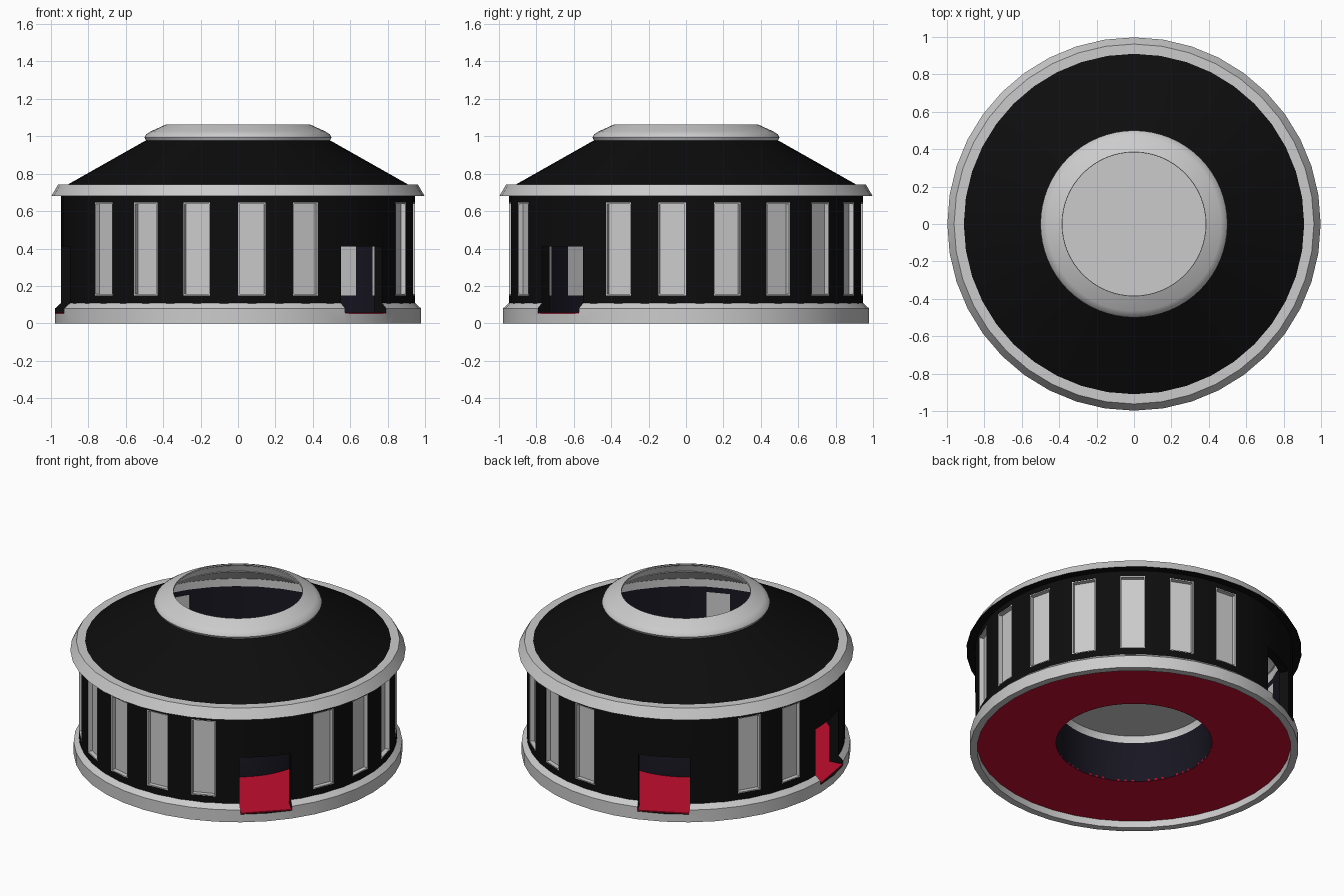
import bpy, bmesh
from math import radians, cos, sin, pi
from mathutils import Matrix

if "Cube" in bpy.data.objects:
    bpy.data.objects.remove(bpy.data.objects["Cube"])


def material(name, rgb):
    m = bpy.data.materials.new(name)
    m.diffuse_color = (*rgb, 1)
    m.use_nodes = True
    m.node_tree.nodes["Principled BSDF"].inputs["Base Color"].default_value = m.diffuse_color
    return m


BLACK = material("black", (0.004, 0.004, 0.004))
NAVY = material("dark_blue", (0.009, 0.008, 0.015))
RED = material("red", (0.55, 0.004, 0.028))
PANE = material("pale_pane", (0.6, 0.6, 0.6))
GREY = None

DOORS = [-45, 117, 189]
WINDOWS = ([-22.5 + 18 * k for k in range(7)] + [148.5, 166.5]
           + [220.5 + 18 * k for k in range(5)])


def finish(name, bm, mats):
    bmesh.ops.recalc_face_normals(bm, faces=bm.faces)
    me = bpy.data.meshes.new(name)
    bm.to_mesh(me)
    bm.free()
    for m in mats:
        me.materials.append(m)
    ob = bpy.data.objects.new(name, me)
    bpy.context.collection.objects.link(ob)
    return ob


def smooth(ob, angle=30):
    bpy.ops.object.select_all(action='DESELECT')
    ob.select_set(True)
    bpy.context.view_layer.objects.active = ob
    bpy.ops.object.shade_smooth_by_angle(angle=radians(angle))


def lathe(name, profile, segs, mats, closed=True):
    """profile: (radius, z, material index of the strip to the next point)"""
    bm = bmesh.new()
    rings = []
    for r, z, _ in profile:
        if r == 0:
            rings.append([bm.verts.new((0, 0, z))] * segs)
        else:
            rings.append([bm.verts.new((r * cos(2 * pi * i / segs), r * sin(2 * pi * i / segs), z))
                          for i in range(segs)])
    n = len(profile)
    for k in range(n if closed else n - 1):
        a, b = rings[k], rings[(k + 1) % n]
        for i in range(segs):
            j = (i + 1) % segs
            quad = list(dict.fromkeys([a[i], a[j], b[j], b[i]]))
            bm.faces.new(quad).material_index = profile[k][2]
    return finish(name, bm, mats)


def radial_box(bm, az, r0, r1, half, z0, z1):
    """box reaching from radius r0 to r1 at azimuth az"""
    m = (Matrix.Rotation(radians(az), 4, 'Z')
         @ Matrix.Translation(((r0 + r1) / 2, 0, (z0 + z1) / 2))
         @ Matrix.Diagonal((r1 - r0, 2 * half, z1 - z0, 1)))
    return bmesh.ops.create_cube(bm, size=1, matrix=m)["verts"]


def boxes(name, azimuths, dims, mats):
    bm = bmesh.new()
    for az in azimuths:
        radial_box(bm, az, *dims)
    return finish(name, bm, mats)


def cut(ob, cutter):
    mod = ob.modifiers.new("cut", 'BOOLEAN')
    mod.operation = 'DIFFERENCE'
    mod.solver = 'EXACT'
    mod.object = cutter
    bpy.context.view_layer.objects.active = ob
    bpy.ops.object.modifier_apply(modifier="cut")


# base ring and wall, with door and window openings
base = lathe("base_ring", [(0.978, 0, 1), (0.978, 0.08, 1), (0.945, 0.11, 1),
                           (0.935, 0.11, 1), (0.935, 0, 1)], 40, [BLACK, GREY])
wall = lathe("wall", [(0.946, 0.055, 0), (0.946, 0.70, 0), (0.89, 0.70, 1), (0.89, 0.055, 0)],
             80, [BLACK, NAVY])
door_cut = boxes("door_cutter", DOORS, (0.7, 1.2, 0.155, 0.052, 0.41), [])
window_cut = boxes("window_cutter", WINDOWS, (0.7, 1.2, 0.073, 0.15, 0.645), [])
cut(base, door_cut)
cut(wall, door_cut)
cut(wall, window_cut)
for c in (door_cut, window_cut):
    bpy.data.objects.remove(c)
smooth(base, 20)
smooth(wall)

# window panes with a shallow grey reveal
bm = bmesh.new()
for az in WINDOWS:
    radial_box(bm, az, 0.888, 0.915, 0.073, 0.15, 0.645)
    for s in (-1, 1):
        vs = radial_box(bm, az, 0.91, 0.943, 0.003, 0.15, 0.645)
        off = Matrix.Rotation(radians(az), 3, 'Z').col[1] * 0.07 * s
        bmesh.ops.translate(bm, verts=vs, vec=off)
    radial_box(bm, az, 0.91, 0.943, 0.073, 0.15, 0.156)
    radial_box(bm, az, 0.91, 0.943, 0.073, 0.639, 0.645)
finish("window_panes", bm, [PANE])

# red floor and door thresholds
smooth(lathe("floor", [(0.464, 0.045, 0), (0.937, 0.045, 0), (0.937, 0.058, 0), (0.464, 0.058, 0)],
             80, [RED]))
boxes("thresholds", DOORS, (0.9, 0.962, 0.154, 0.047, 0.0585), [RED])

# central drum, open below, with a grey top
smooth(lathe("central_drum", [(0.464, 0.045, 0), (0.464, 0.31, 1), (0.45, 0.35, 1), (0, 0.35, 1)],
             64, [NAVY, GREY], closed=False), 20)

# eave ring
smooth(lathe("eave_ring", [(0.89, 0.68, 1), (0.998, 0.68, 0), (0.962, 0.742, 0),
                           (0.89, 0.742, 0)], 40, [GREY, BLACK]), 20)

# conical roof, grey underneath
smooth(lathe("roof", [(0.91, 0.742, 0), (0.48, 0.985, 1), (0.46, 0.975, 1), (0.88, 0.735, 1)],
             40, [BLACK, GREY]), 20)

# rounded collar around the roof opening
smooth(lathe("roof_collar", [(0.465, 0.975, 0), (0.492, 0.978, 0), (0.5, 0.993, 0), (0.492, 1.01, 0),
                             (0.465, 1.027, 0), (0.385, 1.063, 0), (0.383, 1.055, 0),
                             (0.45, 1.02, 0)], 64, [GREY]), 40)
